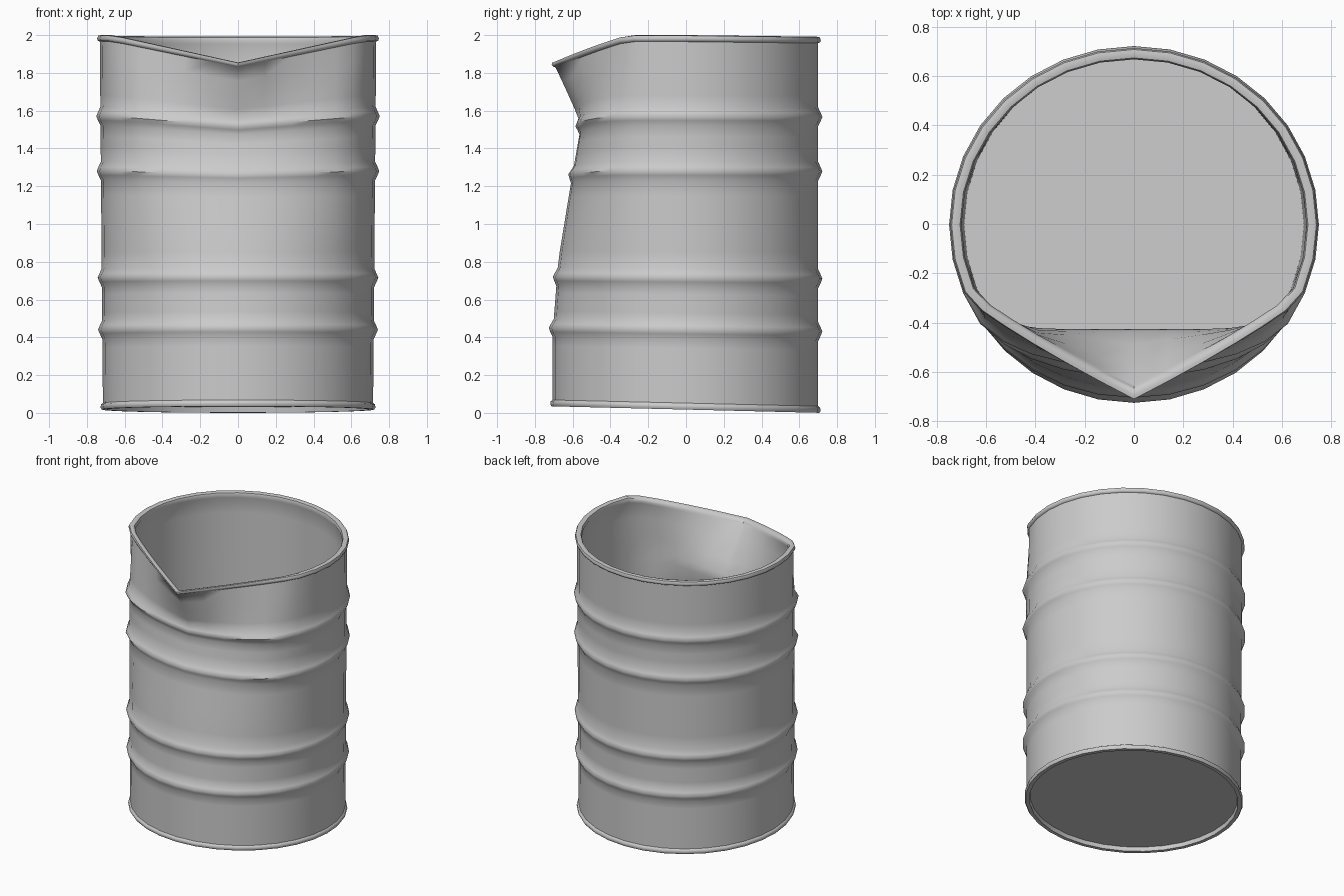
import bpy, bmesh, math

if "Cube" in bpy.data.objects:
    bpy.data.objects.remove(bpy.data.objects["Cube"])

SIDES = 32
RIBS = (0.43, 0.71, 1.28, 1.57)
# height -> depth of the crushed front
DENT = ((0, 0), (0.4, 0), (0.8, 0.03), (1.28, 0.105), (1.54, 0.145),
        (1.58, 0.142), (1.63, 0.135), (2.0, 0.0))


def lerp_table(table, z):
    for (z0, v0), (z1, v1) in zip(table, table[1:]):
        if z <= z1:
            return v0 + (v1 - v0) * max(0, z - z0) / (z1 - z0)
    return table[-1][1]


def wall_point(angle, offset, z, inner):
    """Point on the drum wall, including front dent, pouring lip and tilt."""
    x = (0.715 + 0.0085 * z + offset) * math.sin(angle)
    y = -0.003 - (0.703 + offset) * math.cos(angle)
    dz = 0.035 * (0.72 - y) / 1.44 * max(0, 1 - z)
    if y > 0:
        dz -= 0.012 * y * (z / 2) ** 4
    else:
        ax = abs(x)
        dent = lerp_table(DENT, z)
        push = dent * max(0, 1 - (ax / 0.62) ** 2)
        if inner:
            push += 0.75 * dent * max(0, 1 - (ax / 0.56) ** 2)
        # straight-sided lip towards the rim
        lip = max(0, -0.703 - offset + 0.6 * ax - y) * 0.85
        push += lip * max(0, min(1, (z - 1.6) / 0.37))
        dz -= 0.145 * max(0, 1 - ax / 0.66) * max(0, (z - 0.9) / 1.1) ** 2
        y += push
    return x, y, z + dz


# profile: underside, bottom rim, ribbed wall, rolled top rim, inside, floor
profile = [(-0.025, 0.03, 0), (-0.02, 0.0, 0), (0.006, 0.0, 0),
           (0.013, 0.012, 0), (0.01, 0.028, 0), (0, 0.035, 0)]
outer = [(0, z) for z in (0.2, 0.33, 0.52, 0.57, 0.62, 0.85, 1.0, 1.15,
                         1.4, 1.46, 1.68, 1.78, 1.87)]
for r in RIBS:
    outer += [(0, r - 0.05), (0.013, r - 0.022), (0.022, r),
              (0.013, r + 0.022), (0, r + 0.05)]
profile += [(o, z, 0) for o, z in sorted(outer, key=lambda p: p[1])]
profile += [(0, 1.965, 0), (0.01, 1.97, 0), (0.014, 1.982, 0), (0.008, 1.997, 0),
            (-0.008, 2.0, 0), (-0.026, 1.995, 0), (-0.032, 1.975, 0),
            (-0.026, 1.96, 1)]
profile += [(-0.026, z, 1) for z in (1.85, 1.7, 1.6, 1.54, 1.4, 1.28, 1.1,
                                     0.8, 0.4, 0.05)]

bm = bmesh.new()
rings = []
for offset, z, inner in profile:
    rings.append([bm.verts.new(wall_point(2 * math.pi * i / SIDES, offset, z, inner))
                  for i in range(SIDES)])
for a, b in zip(rings, rings[1:]):
    for i in range(SIDES):
        j = (i + 1) % SIDES
        bm.faces.new((a[i], a[j], b[j], b[i]))
bm.faces.new(rings[0])
bm.faces.new(rings[-1])
bmesh.ops.recalc_face_normals(bm, faces=bm.faces)

mesh = bpy.data.meshes.new("dented_drum")
bm.to_mesh(mesh)
bm.free()
drum = bpy.data.objects.new("dented_drum", mesh)
bpy.context.collection.objects.link(drum)
bpy.context.view_layer.objects.active = drum
drum.select_set(True)
bpy.ops.object.shade_smooth_by_angle(angle=math.radians(50))
